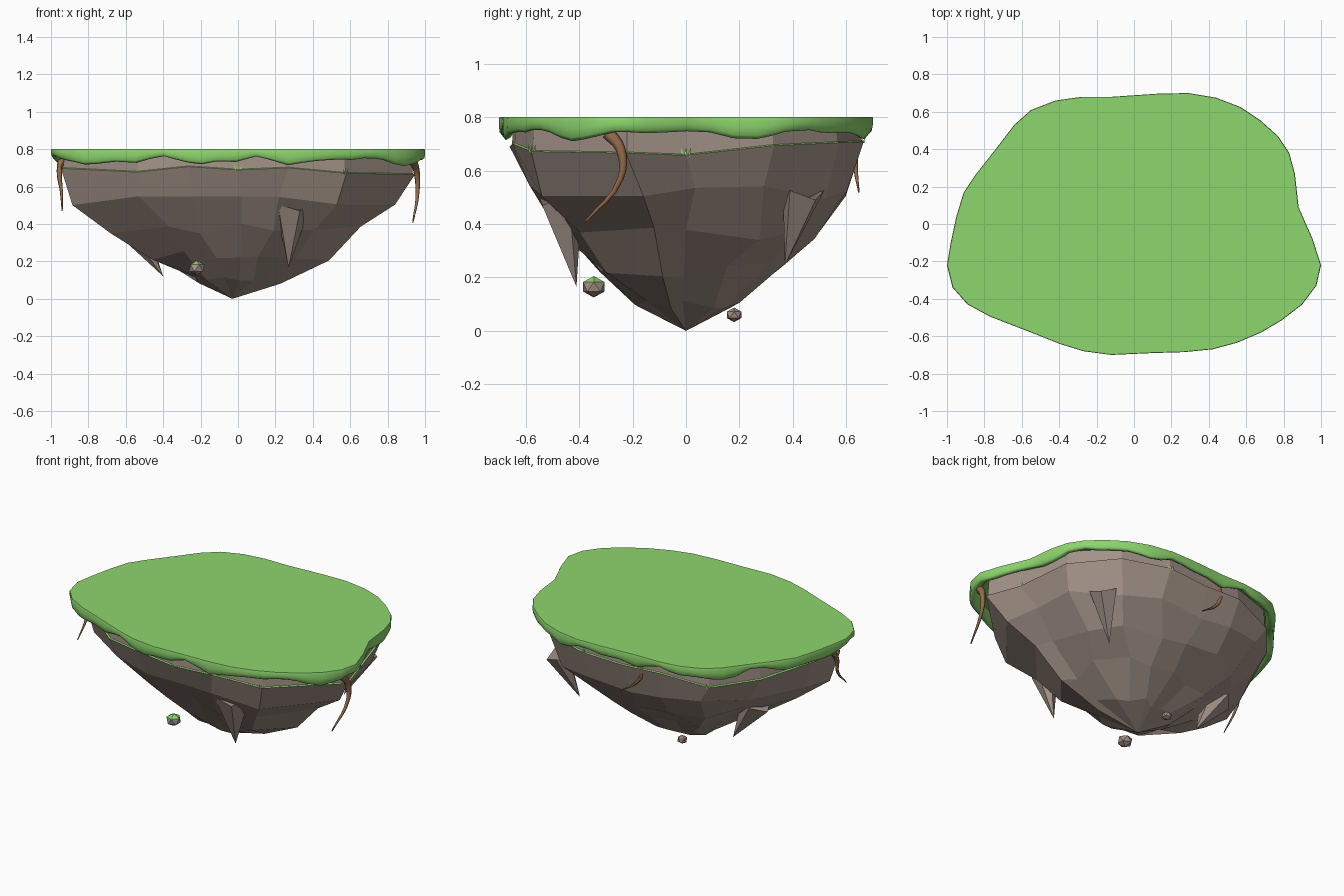
import bpy, bmesh, math, random
from mathutils import Vector

if "Cube" in bpy.data.objects:
    bpy.data.objects.remove(bpy.data.objects["Cube"])

random.seed(4)
OUTLINE = [(1,-.22),(.955,-.08),(.88,.09),(.86,.27),(.83,.38),(.77,.47),(.675,.555),(.57,.625),
           (.44,.675),(.29,.70),(.13,.697),(-.12,.68),(-.28,.68),(-.42,.66),(-.55,.61),(-.64,.53),
           (-.74,.40),(-.85,.26),(-.91,.17),(-.95,.04),(-.98,-.10),(-1,-.22),(-.97,-.34),(-.89,-.43),
           (-.77,-.495),(-.55,-.58),(-.40,-.64),(-.27,-.68),(-.12,-.70),(.10,-.69),(.27,-.685),
           (.42,-.67),(.55,-.635),(.68,-.58),(.79,-.515),(.90,-.43),(.975,-.33)]


def material(name, color):
    m = bpy.data.materials.new(name)
    m.diffuse_color = (*color, 1)
    m.use_nodes = True
    m.node_tree.nodes["Principled BSDF"].inputs["Base Color"].default_value = m.diffuse_color
    return m


GRASS = material("grass", (.27, .67, .155))
ROCK = material("stone", (.36, .285, .24))
WOOD = material("root_wood", (.29, .145, .07))


def finish(name, bm, *mats):
    bmesh.ops.recalc_face_normals(bm, faces=bm.faces)
    me = bpy.data.meshes.new(name)
    bm.to_mesh(me)
    bm.free()
    for m in mats:
        me.materials.append(m)
    ob = bpy.data.objects.new(name, me)
    bpy.context.collection.objects.link(ob)
    return ob


def loft(bm, rings):
    """Skin a list of equal-length vertex rings and cap the first; returns the face bands."""
    n = len(rings[0])
    bands = []
    for a, b in zip(rings, rings[1:]):
        bands.append([bm.faces.new((a[i], a[(i + 1) % n], b[(i + 1) % n], b[i])) for i in range(n)])
    bm.faces.new(rings[0])
    return bands


def edge_radius(angle):
    """Distance from the centre to the outline in a direction."""
    d = Vector((math.cos(angle), math.sin(angle)))
    for i, p in enumerate(OUTLINE):
        p, q = Vector(p), Vector(OUTLINE[(i + 1) % len(OUTLINE)])
        e = q - p
        den = d.cross(e)
        if abs(den) > 1e-9:
            t, s = p.cross(e) / den, p.cross(d) / den
            if t > 0 and -1e-6 <= s <= 1 + 1e-6:
                return t
    return .8


# Grass cap: flat top, crisp rim with a wavy hanging lip
bm = bmesh.new()
pts = []
for i, p in enumerate(OUTLINE):
    q = OUTLINE[(i + 1) % len(OUTLINE)]
    pts += [p, ((p[0] + q[0]) / 2, (p[1] + q[1]) / 2)]
drop = []
for p in pts:
    a = math.atan2(p[1], p[0])
    drop.append(.738 + .016 * math.sin(9 * a + 2.2) + .010 * math.sin(17 * a) + random.uniform(-.006, .006))
rings = []
for scale, k in ((.997, 0), (1, .1), (1, .5), (.997, .85), (.985, 1), (.96, .9), (.93, .3)):
    rings.append([bm.verts.new((x * scale, y * scale, .8 + (z - .8) * k)) for (x, y), z in zip(pts, drop)])
for band in loft(bm, rings):
    for f in band:
        f.smooth = True
bm.faces.new(rings[-1])
finish("grass_cap", bm, GRASS)

# Faceted rock body with a narrow grassy ledge near the top
bm = bmesh.new()
SEG = 16
SHIFT = {9: -.16, 15: .16}
ledge_z = [.68 + random.uniform(-.025, .03) for _ in range(SEG)]
rings = []
for scale, z, jr, jz in ((.93, .785, 0, 0), (.938, None, 0, 0), (.95, None, 0, 0), (.865, .525, .025, .03),
                         (.69, .375, .04, .035), (.48, .225, .05, .03), (.26, .095, .035, .02)):
    ring = []
    for i in range(SEG):
        a = math.tau * i / SEG + SHIFT.get(i, 0) + (random.uniform(-.06, .06) if jr else 0)
        r = edge_radius(a) * (scale + random.uniform(-jr, jr))
        h = (z if z else ledge_z[i]) + random.uniform(-jz, jz)
        if z is None and scale < .94:
            h += .004
        ring.append(bm.verts.new((r * math.cos(a), r * math.sin(a), h)))
    rings.append(ring)
for f in loft(bm, rings)[1]:
    f.material_index = 1
tip = bm.verts.new((-.03, 0, 0))
for i in range(SEG):
    bm.faces.new((rings[-1][i], rings[-1][(i + 1) % SEG], tip))
finish("rock_body", bm, ROCK, GRASS)


# Shards: five-sided spikes hanging off the flanks
def shard(name, base, point, radius, depth):
    bm = bmesh.new()
    base, point = Vector(base), Vector(point)
    out = Vector((base.x, base.y, 0)).normalized()
    side = Vector((-out.y, out.x, 0))
    ring = [bm.verts.new(base + radius * side * math.cos(a) + depth * out * math.sin(a)
                         + Vector((0, 0, .02 * math.cos(2 * a))))
            for a in (math.tau * k / 5 + .3 for k in range(5))]
    bm.faces.new(ring)
    v = bm.verts.new(point)
    for k in range(5):
        bm.faces.new((ring[k], ring[(k + 1) % 5], v))
    finish(name, bm, ROCK)


shard("front_shard", (.29, -.475, .49), (.27, -.41, .165), .11, .075)
shard("back_shard", (.60, .44, .51), (.50, .37, .245), .085, .075)
shard("left_shard", (-.56, .08, .37), (-.40, .09, .12), .10, .09)


# Floating pebbles
def pebble(name, loc, radius, mossy):
    bm = bmesh.new()
    bmesh.ops.create_icosphere(bm, subdivisions=1, radius=radius)
    for v in bm.verts:
        v.co.z *= .85
        v.co += Vector(loc)
    for f in bm.faces:
        f.normal_update()
        f.material_index = int(mossy and f.normal.z > .5)
    finish(name, bm, ROCK, GRASS)


pebble("mossy_pebble", (-.22, -.345, .165), .047, True)
pebble("small_pebble", (-.10, .18, .06), .032, False)


# Dangling roots: tapered curves
def root(name, pts, thick):
    cu = bpy.data.curves.new(name, 'CURVE')
    cu.dimensions = '3D'
    cu.bevel_depth = thick
    cu.bevel_resolution = 1
    cu.resolution_u = 4
    cu.use_fill_caps = True
    sp = cu.splines.new('BEZIER')
    sp.bezier_points.add(len(pts) - 1)
    for i, p in enumerate(pts):
        b = sp.bezier_points[i]
        b.co = p
        b.handle_left_type = b.handle_right_type = 'AUTO'
        b.radius = 1 - .85 * i / (len(pts) - 1)
    cu.materials.append(WOOD)
    bpy.context.collection.objects.link(bpy.data.objects.new(name, cu))


root("right_root", [(.935, -.29, .74), (.955, -.245, .68), (.96, -.245, .57), (.935, -.375, .41)], .026)
root("left_root", [(-.945, -.14, .74), (-.955, -.18, .67), (-.945, -.20, .58), (-.94, -.30, .47)], .020)
root("back_root", [(-.11, .625, .76), (-.13, .632, .68), (-.10, .635, .61), (.02, .647, .52)], .020)

# Grass tufts on the ledge
bm = bmesh.new()
for i in (0, 3, 6, 9, 12, 14):
    a = math.tau * i / SEG + SHIFT.get(i, 0)
    r = edge_radius(a) * .945
    c = Vector((r * math.cos(a), r * math.sin(a), ledge_z[i] - .005))
    side = Vector((-math.sin(a), math.cos(a), 0))
    for k in (-1, 0, 1):
        b = c + side * k * .011
        bm.faces.new([bm.verts.new(b + d) for d in
                      (side * .006, side * -.006, Vector((0, 0, .035)) + side * k * .008)])
finish("ledge_tufts", bm, GRASS)
